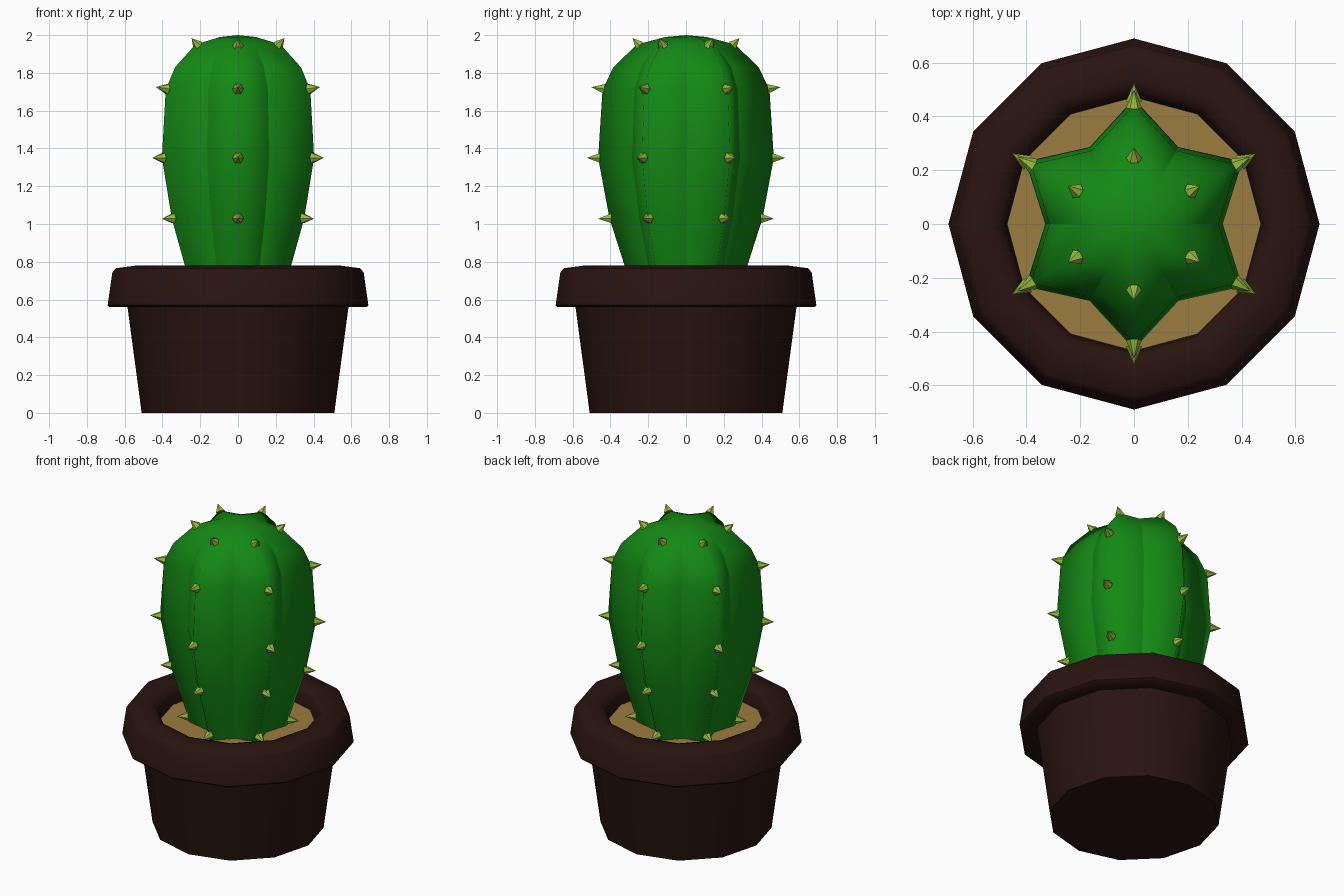
import bpy, bmesh
from math import radians, sin, cos
from mathutils import Vector, Matrix

if "Cube" in bpy.data.objects:
    bpy.data.objects.remove(bpy.data.objects["Cube"])


def material(name, rgb):
    m = bpy.data.materials.new(name)
    m.diffuse_color = (*rgb, 1)
    m.use_nodes = True
    m.node_tree.nodes["Principled BSDF"].inputs["Base Color"].default_value = m.diffuse_color
    return m


def finish(name, bm, mat):
    bmesh.ops.recalc_face_normals(bm, faces=bm.faces)
    me = bpy.data.meshes.new(name)
    bm.to_mesh(me)
    bm.free()
    me.materials.append(mat)
    ob = bpy.data.objects.new(name, me)
    bpy.context.collection.objects.link(ob)
    return ob


def add_ring(bm, n, z, radii):
    """Ring of n points; radii are used in turn around the ring."""
    return [bm.verts.new((radii[i % len(radii)] * sin(2 * radians(180) * i / n),
                          radii[i % len(radii)] * cos(2 * radians(180) * i / n), z))
            for i in range(n)]


def bridge(bm, a, b):
    n = len(a)
    for i in range(n):
        bm.faces.new((a[i], a[(i + 1) % n], b[(i + 1) % n], b[i]))


def smooth(ob, angle):
    bpy.ops.object.select_all(action='DESELECT')
    ob.select_set(True)
    bpy.context.view_layer.objects.active = ob
    bpy.ops.object.shade_smooth_by_angle(angle=radians(angle))


brown = material("pot_brown", (0.022, 0.007, 0.005))
sand = material("soil_sand", (0.33, 0.20, 0.05))
green = material("cactus_green", (0.007, 0.25, 0.007))
lime = material("spine_lime", (0.30, 0.50, 0.04))

# Pot: twelve-sided lathe with a thick rounded rim
profile = [(0.51, 0), (0.585, 0.56), (0.68, 0.56), (0.69, 0.57), (0.665, 0.745),
           (0.645, 0.766), (0.54, 0.78), (0.50, 0.765), (0.478, 0.73), (0.47, 0.64)]
bm = bmesh.new()
rings = [add_ring(bm, 12, z, [r]) for r, z in profile]
for a, b in zip(rings, rings[1:]):
    bridge(bm, a, b)
bm.faces.new(rings[0])
smooth(finish("pot", bm, brown), 50)

# Soil disc
bm = bmesh.new()
bm.faces.new(add_ring(bm, 12, 0.66, [0.472]))
finish("soil", bm, sand)

# Cactus body: six ribs; rows are height, ridge radius, valley radius
rows = [(0.62, 0.275, 0.195), (0.78, 0.325, 0.23), (1.03, 0.405, 0.285),
        (1.35, 0.465, 0.33), (1.71, 0.442, 0.315), (1.83, 0.385, 0.275),
        (1.95, 0.26, 0.18), (1.99, 0.11, 0.09)]
bm = bmesh.new()
rings = [add_ring(bm, 12, z, [ridge, valley]) for z, ridge, valley in rows]
for a, b in zip(rings, rings[1:]):
    bridge(bm, a, b)
top = bm.verts.new((0, 0, 2.0))
for i in range(12):
    bm.faces.new((rings[-1][i], rings[-1][(i + 1) % 12], top))
for f in bm.faces:
    f.smooth = True
# creased valleys between the ribs
for a, b in zip(rings[:-2], rings[1:-1]):
    for i in range(1, 12, 2):
        bm.edges.get((a[i], b[i])).smooth = False
finish("cactus_body", bm, green)

# Spines: small cones along each ridge; radius, height, upward tilt
spots = [(0.295, 0.70, -5), (0.395, 1.03, -2), (0.455, 1.35, 0),
         (0.432, 1.715, 8), (0.245, 1.945, 45)]
length = 0.07
bm = bmesh.new()
for k in range(6):
    turn = Matrix.Rotation(radians(60 * k), 4, 'Z')
    for r, z, tilt in spots:
        d = Vector((0, cos(radians(tilt)), sin(radians(tilt))))
        if tilt == 45:
            size = 0.055
        else:
            size = length
        rot = d.to_track_quat('Z', 'X').to_matrix().to_4x4()
        place = turn @ Matrix.Translation(Vector((0, r, z)) + d * size / 2) @ rot
        bmesh.ops.create_cone(bm, cap_ends=True, segments=6, radius1=0.03,
                              radius2=0, depth=size, matrix=place)
finish("spines", bm, lime)
